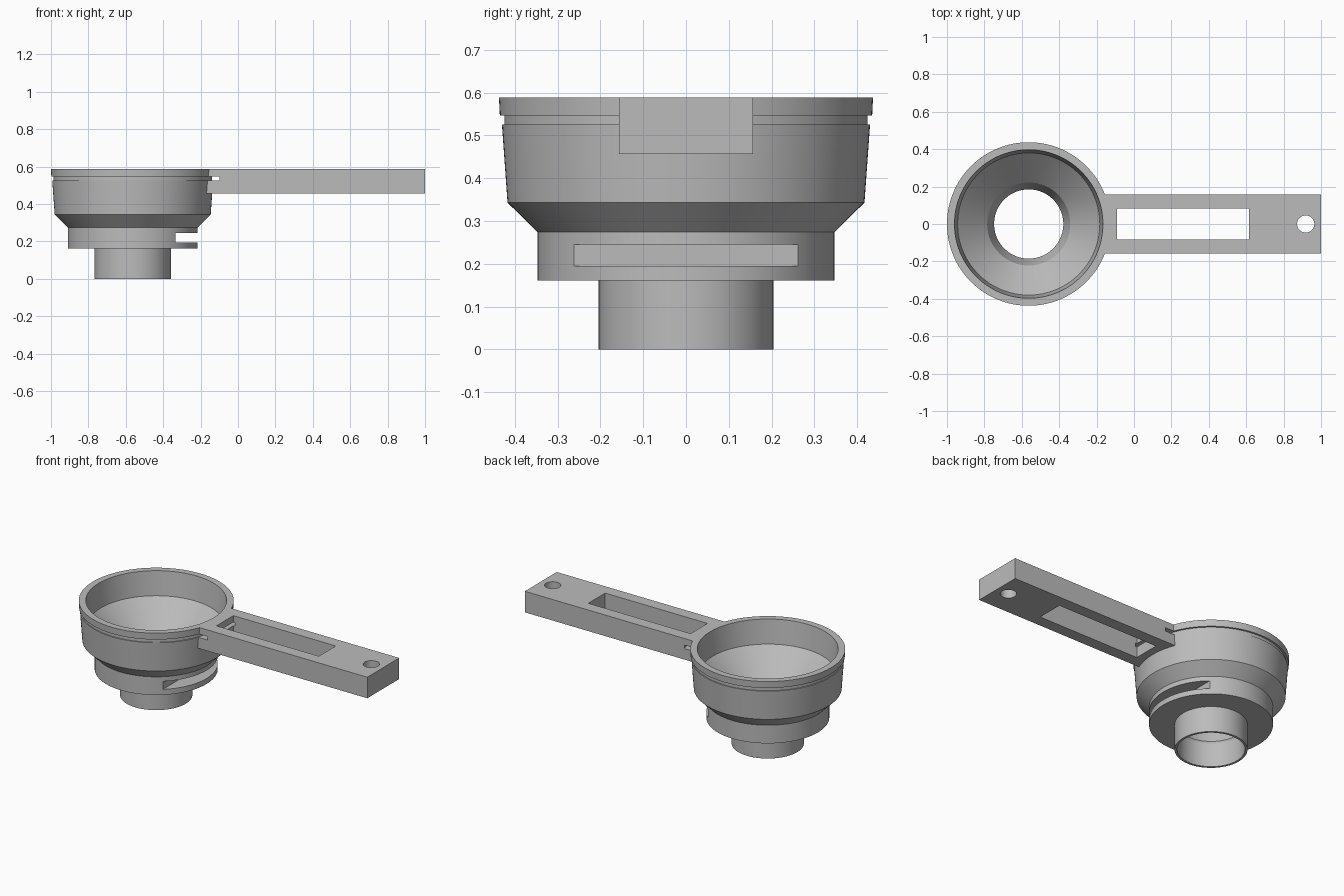
import bpy
import bmesh
import math

if "Cube" in bpy.data.objects:
    bpy.data.objects.remove(bpy.data.objects["Cube"])

CUP_X = -0.563
TOP = 0.588
SEGMENTS = 128

grey = bpy.data.materials.new("plain grey")
grey.use_nodes = True
grey.diffuse_color = (0.5, 0.5, 0.5, 1)
grey.node_tree.nodes["Principled BSDF"].inputs["Base Color"].default_value = (0.5, 0.5, 0.5, 1)


def add_object(name, bm):
    bmesh.ops.recalc_face_normals(bm, faces=bm.faces)
    mesh = bpy.data.meshes.new(name)
    bm.to_mesh(mesh)
    bm.free()
    mesh.materials.append(grey)
    obj = bpy.data.objects.new(name, mesh)
    bpy.context.collection.objects.link(obj)
    return obj


def lathe(name, profile, x=CUP_X):
    """Spin a closed (radius, height) outline into a ring-shaped solid."""
    bm = bmesh.new()
    rings = []
    for r, z in profile:
        angles = [2 * math.pi * i / SEGMENTS for i in range(SEGMENTS)]
        rings.append([bm.verts.new((x + r * math.cos(a), r * math.sin(a), z)) for a in angles])
    for k, ring in enumerate(rings):
        above = rings[(k + 1) % len(rings)]
        for i in range(SEGMENTS):
            j = (i + 1) % SEGMENTS
            bm.faces.new((ring[i], ring[j], above[j], above[i]))
    return add_object(name, bm)


def box(name, x0, x1, half_y, z0, z1):
    bm = bmesh.new()
    bmesh.ops.create_cube(bm, size=1)
    for v in bm.verts:
        v.co.x = x1 if v.co.x > 0 else x0
        v.co.y = math.copysign(half_y, v.co.y)
        v.co.z = z1 if v.co.z > 0 else z0
    return add_object(name, bm)


def cylinder(name, x, radius, z0, z1):
    bm = bmesh.new()
    bmesh.ops.create_cone(bm, cap_ends=True, segments=SEGMENTS, radius1=radius,
                          radius2=radius, depth=z1 - z0)
    bmesh.ops.translate(bm, verts=bm.verts, vec=(x, 0, (z0 + z1) / 2))
    return add_object(name, bm)


def combine(target, tool, operation):
    mod = target.modifiers.new(operation.lower(), "BOOLEAN")
    mod.operation = operation
    mod.solver = "EXACT"
    mod.object = tool
    bpy.context.view_layer.objects.active = target
    bpy.ops.object.modifier_apply(modifier=mod.name)
    bpy.data.objects.remove(tool)


# Cup: spout, collar, flared bowl, grooved rim, then the funnel inside
cup = lathe("funnel_cup_with_handle", [
    (0.204, 0), (0.204, 0.161), (0.347, 0.161), (0.347, 0.274),
    (0.417, 0.343), (0.43, 0.525), (0.424, 0.525), (0.424, 0.547),
    (0.435, 0.547), (0.437, TOP),
    (0.397, TOP), (0.38, 0.44), (0.222, 0.28), (0.185, 0.16),
    (0.19, 0.15), (0.19, 0),
])

# Flat-bottomed slot in the collar, under the handle
combine(cup, box("collar_slot", -0.335, 0, 0.45, 0.195, 0.245), "DIFFERENCE")

# Handle: bar with a long window, a hanging hole and the cord groove
handle = box("handle", -0.25, 1, 0.157, 0.457, TOP)
combine(handle, cylinder("bowl_clearance", CUP_X, 0.41, 0.4, 0.7), "DIFFERENCE")
combine(handle, box("handle_window", -0.09, 0.615, 0.083, 0.4, 0.7), "DIFFERENCE")
combine(handle, cylinder("hanging_hole", 0.918, 0.046, 0.4, 0.7), "DIFFERENCE")
combine(handle, lathe("cord_groove", [
    (0.418, 0.525), (0.49, 0.525), (0.49, 0.547), (0.418, 0.547)]), "DIFFERENCE")
combine(cup, handle, "UNION")

# Smooth the round walls and keep the edges crisp
bpy.ops.object.select_all(action="DESELECT")
cup.select_set(True)
bpy.context.view_layer.objects.active = cup
bpy.ops.object.shade_smooth_by_angle(angle=math.radians(20))
